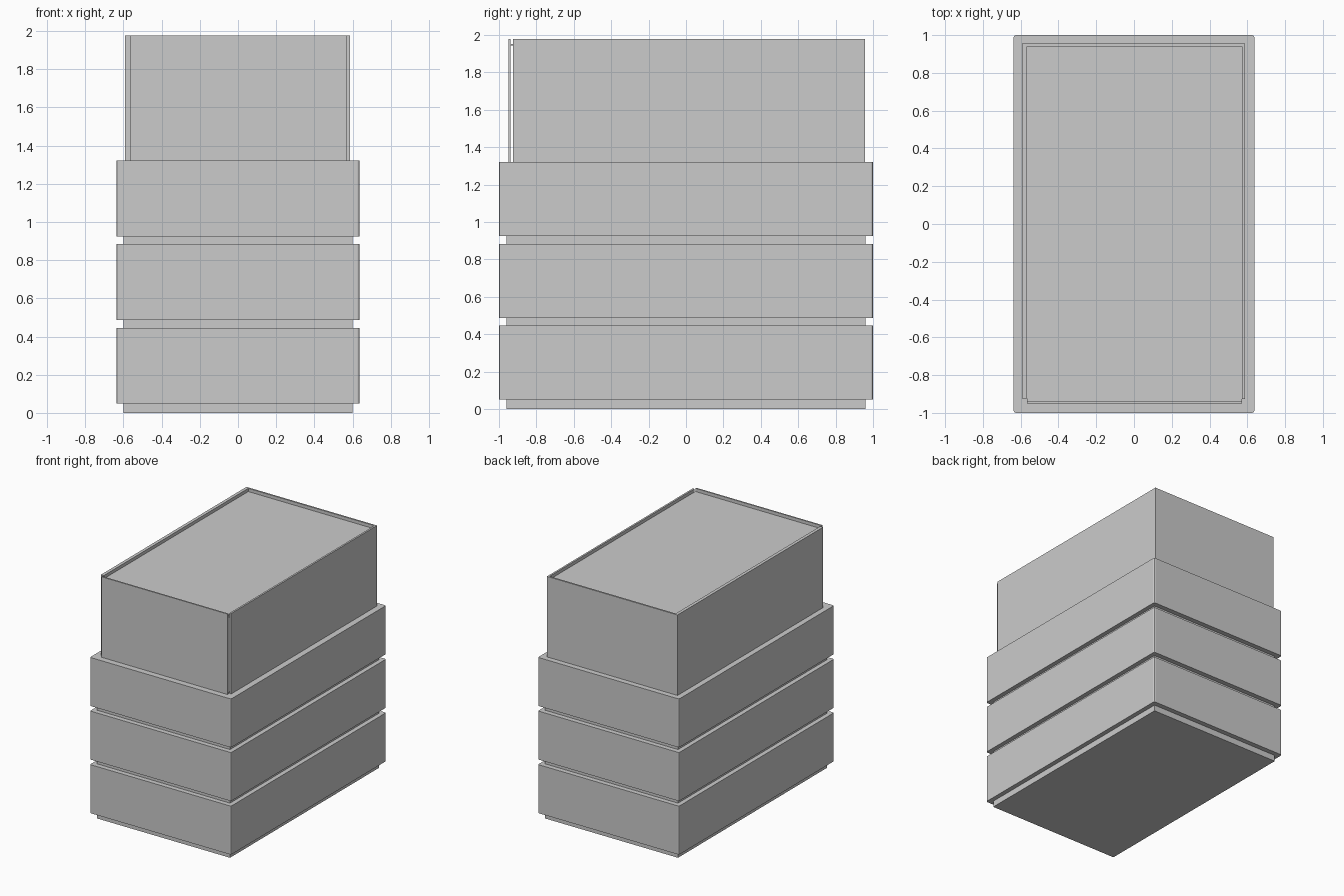
import bpy, bmesh

if "Cube" in bpy.data.objects:
    bpy.data.objects.remove(bpy.data.objects["Cube"])


def box(name, x, y, z, corner=0.0):
    """Box from (min, max) ranges, with optional bevel on the vertical edges."""
    bm = bmesh.new()
    bmesh.ops.create_cube(bm, size=1)
    for v in bm.verts:
        for i, (lo, hi) in enumerate((x, y, z)):
            v.co[i] = hi if v.co[i] > 0 else lo
    if corner:
        upright = [e for e in bm.edges
                   if abs(e.verts[0].co.z - e.verts[1].co.z) > 1e-4]
        bmesh.ops.bevel(bm, geom=upright, offset=corner, segments=2,
                        profile=0.5, affect='EDGES')
    mesh = bpy.data.meshes.new(name)
    bm.to_mesh(mesh)
    bm.free()
    obj = bpy.data.objects.new(name, mesh)
    bpy.context.collection.objects.link(obj)
    return obj


# Recessed core, seen as grooves between the bands
box("core", (-0.6, 0.6), (-0.96, 0.96), (0, 1.30))

# Three wide bands with softened vertical corners
for i in range(3):
    base = 0.05 + i * 0.4375
    box(f"band_{i + 1}", (-0.637, 0.637), (-1, 1), (base, base + 0.396), 0.012)

# Upper box: thin walls, with narrow open slots at the front corners
wall_z = (1.32, 1.978)
box("left_wall", (-0.592, -0.566), (-0.924, 0.955), wall_z)
box("right_wall", (0.572, 0.587), (-0.926, 0.956), wall_z)
box("front_wall", (-0.566, 0.572), (-0.95, -0.938), wall_z)
box("back_wall", (-0.566, 0.572), (0.941, 0.955), wall_z)

# Thin roof set below the wall tops
box("roof", (-0.566, 0.572), (-0.938, 0.941), (1.944, 1.952))
